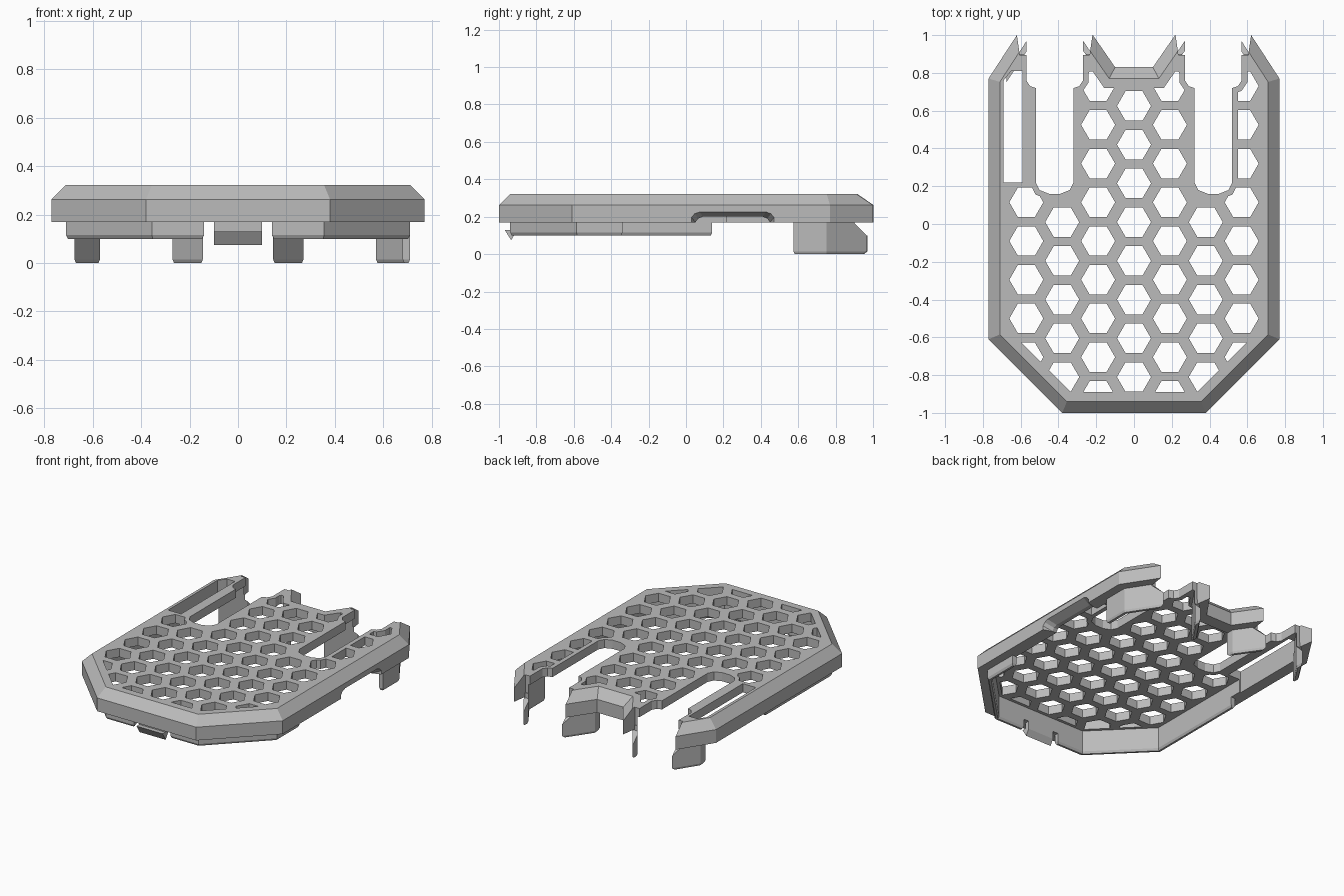
import bpy, bmesh, math
from mathutils import Vector

cube = bpy.data.objects.get("Cube")
if cube:
    bpy.data.objects.remove(cube)

grey = bpy.data.materials.new("plain_grey")
grey.use_nodes = True
grey.diffuse_color = (0.5, 0.5, 0.5, 1)
grey.node_tree.nodes["Principled BSDF"].inputs["Base Color"].default_value = (0.5, 0.5, 0.5, 1)


def add_loft(bm, rings):
    """Closed solid through rings of equal length."""
    loops = [[bm.verts.new(p) for p in ring] for ring in rings]
    n = len(loops[0])
    bm.faces.new(loops[0][::-1])
    bm.faces.new(loops[-1])
    for a, b in zip(loops, loops[1:]):
        for i in range(n):
            j = (i + 1) % n
            bm.faces.new((a[i], a[j], b[j], b[i]))


def make(name, solids):
    bm = bmesh.new()
    for rings in solids:
        add_loft(bm, rings)
    bmesh.ops.recalc_face_normals(bm, faces=bm.faces)
    mesh = bpy.data.meshes.new(name)
    bm.to_mesh(mesh)
    bm.free()
    mesh.materials.append(grey)
    obj = bpy.data.objects.new(name, mesh)
    bpy.context.collection.objects.link(obj)
    return obj


def level(poly, z):
    return [(x, y, z) for x, y in poly]


def slab(poly, z0, z1):
    return [level(poly, z0), level(poly, z1)]


def side_slab(profile, x0, x1):
    """Extrude a (y, z) profile along x."""
    return [[(x, y, z) for y, z in profile] for x in (x0, x1)]


def flip(poly):
    return [(-x, y) for x, y in poly][::-1]


def inset(poly, d):
    """Mitred inset of an anticlockwise polygon."""
    out = []
    for i, p in enumerate(poly):
        p, a, b = Vector(p), Vector(poly[i - 1]), Vector(poly[(i + 1) % len(poly)])
        u, v = (p - a).normalized(), (b - p).normalized()
        m, n = Vector((-u.y, u.x)), Vector((-v.y, v.x))
        out.append(tuple(p + (m + n) * d / (1 + m.dot(n))))
    return out


def combine(obj, tool, op="DIFFERENCE"):
    mod = obj.modifiers.new("cut", "BOOLEAN")
    mod.operation, mod.object, mod.solver = op, tool, "EXACT"
    graph = bpy.context.evaluated_depsgraph_get()
    mesh = bpy.data.meshes.new_from_object(obj.evaluated_get(graph))
    obj.modifiers.clear()
    obj.data = mesh
    bpy.data.objects.remove(tool)


# Outlines: the tray edge and the two open slots at the back
half = [(.38, -1), (.77, -.61), (.77, .77), (.425, 1.3), (.1, .83)]
outline = half + flip(half)
slot = [(.39, .16), (.45, .16), (.50, .18), (.52, .22), (.52, .72), (.55, .73), (.57, .76),
        (.57, .895), (.605, .895), (.62, 1), (.62, 1.4), (.22, 1.4), (.22, 1), (.235, .895),
        (.27, .895), (.27, .76), (.29, .73), (.32, .72), (.32, .22), (.34, .18)]
top_z, edge_z, rim_z = .322, .262, .17
rim, inner = inset(outline, .06), inset(outline, .09)

# Tray with bevelled top edge, hollowed from below
tray = make("tray", [[level(outline, rim_z), level(outline, edge_z), level(rim, top_z)]])
combine(tray, make("cavity", [slab(inner, 0, edge_z)]))
combine(tray, make("slots", [slab(slot, -.1, .5), slab(flip(slot), -.1, .5)]))

# Hexagon grille, trimmed to leave a border
hexes = []
for col in range(-3, 4):
    for row in range(-5, 5):
        x = col * .19
        y = row * .205 + (.115 if col % 2 else .01)
        if (abs(col) == 2 and y > .1) or (col == -3 and y > .2) or y > .75:
            continue
        ring = [(x + .09 * math.cos(k * math.pi / 3), y + .09 * math.sin(k * math.pi / 3))
                for k in range(6)]
        hexes.append(slab(ring, .2, .4))
holes = make("hex_holes", hexes)
combine(holes, make("hex_region", [slab(inset(outline, .11), .1, .5)]), "INTERSECT")
wide = inset(slot, -.03)
combine(holes, make("slot_margin", [slab(wide, 0, .6), slab(flip(wide), 0, .6)]))
combine(tray, holes)

# Long window in one prong and arched notch in the opposite wall
window = [(-.69, .22), (-.59, .22), (-.59, .81), (-.65, .81), (-.69, .76)]
combine(tray, make("window", [slab(window, .1, .5)]))


def arch(x, grow):
    pts = [(.05, .1), (.05, .17), (.065, .19), (.09, .2), (.41, .2), (.435, .19), (.45, .17), (.45, .1)]
    return [(x, .25 + (y - .25) * (1 + grow * 4), z + grow) for y, z in pts]


combine(tray, make("arch", [[arch(.66, 0), arch(.71, 0), arch(.78, .03)]]))


def strip(start, corners, end):
    """Thin wall between the rim and inner outlines; start and end give both edges."""
    outer = [start[0]] + [rim[i] for i in corners] + [end[0]]
    back = [start[1]] + [inner[i] for i in corners] + [end[1]]
    return outer + back[::-1]


def along(i, axis, value):
    """Points where outline edge i, at both insets, reaches a given x or y."""
    pts = []
    for ring in (rim, inner):
        a, b = Vector(ring[i]), Vector(ring[(i + 1) % len(ring)])
        pts.append(tuple(a.lerp(b, (value - a[axis]) / (b[axis] - a[axis]))))
    return pts


# Locating lip around the front, longer on one side
front = along(len(outline) - 1, 0, .14)
lips = {"right": -.34, "left": .14}
for side, y in lips.items():
    poly = strip(front, [0, 1], along(1, 1, y))
    base = inset(poly, .008)
    poly, base = (flip(poly), flip(base)) if side == "left" else (poly, base)
    make(side + "_lip", [[level(base, .1), level(poly, .115), level(poly, rim_z + .02)]])

# Back legs, notched below the prong tips
notch = [(.9, .3), (.9, .165), (.965, .1), (1.1, .1), (1.1, .3)]
legs = {
    "right_outer_leg": strip(along(1, 1, .575), [2], along(2, 0, .57)),
    "left_outer_leg": flip(strip(along(2, 0, .675), [], along(2, 0, .57))),
    "right_middle_leg": strip(along(3, 0, .27), [], along(3, 0, .145)),
    "left_middle_leg": flip(strip(along(3, 0, .27), [], along(3, 0, .145))),
}
for name, poly in legs.items():
    leg = make(name, [[level(inset(poly, .006), 0), level(poly, .015), level(poly, .2)]])
    combine(leg, make("leg_notch", [side_slab(notch, -1, 1)]))

# Snap hook at the front
hook = [(-.94, .27), (-.94, .13), (-.97, .13), (-.935, .075), (-.91, .115), (-.91, .27)]
make("front_hook", [side_slab(hook, -.1, .1)])
